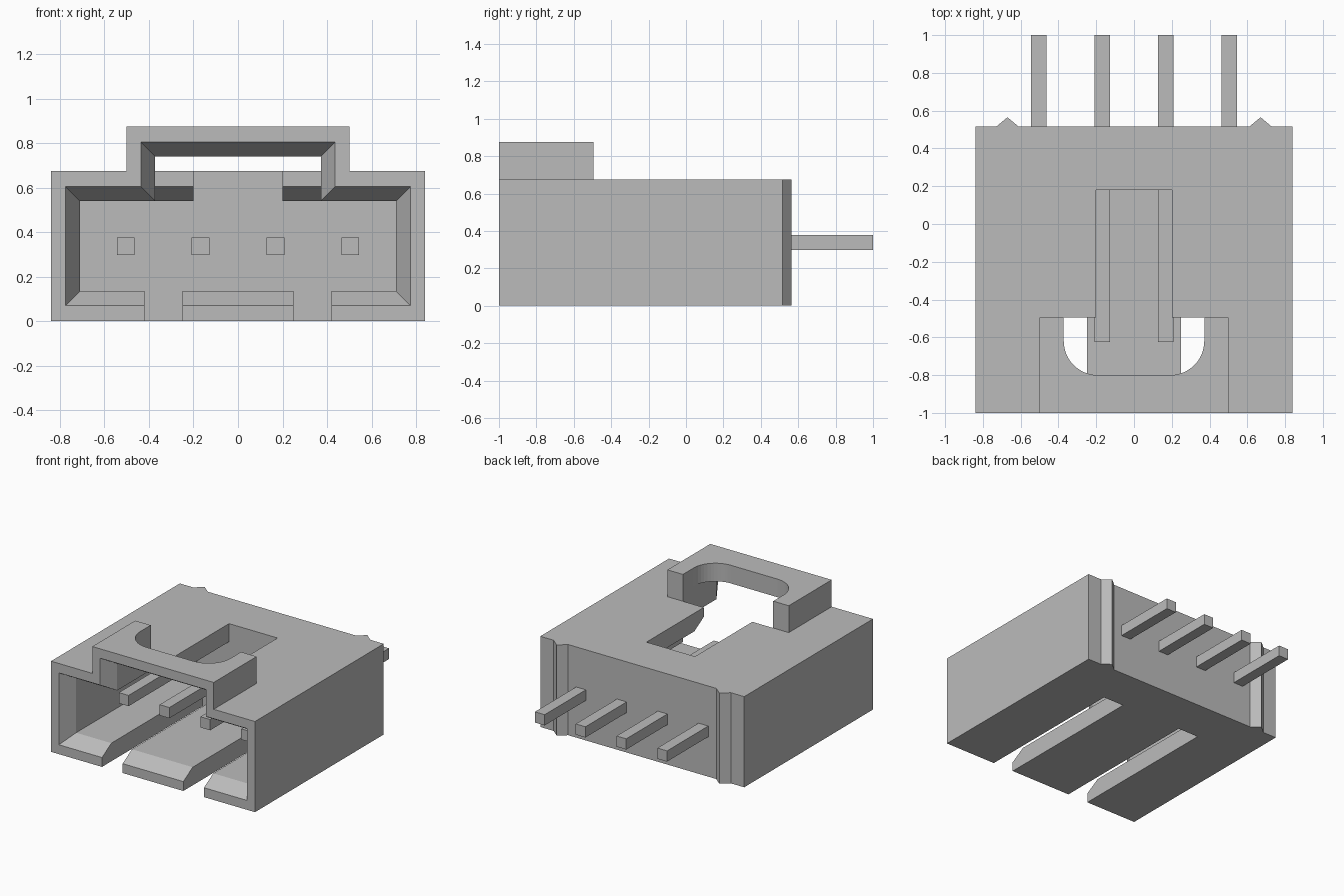
import bpy, bmesh, math
from mathutils import Vector

cube = bpy.data.objects.get("Cube")
if cube:
    bpy.data.objects.remove(cube, do_unlink=True)

grey = bpy.data.materials.new("grey plastic")
grey.use_nodes = True
grey.diffuse_color = (0.5, 0.5, 0.5, 1)
grey.node_tree.nodes["Principled BSDF"].inputs["Base Color"].default_value = (0.5, 0.5, 0.5, 1)


def loft(name, sections):
    """Solid through matching rings of points, capped at both ends."""
    bm = bmesh.new()
    rings = [[bm.verts.new(p) for p in s] for s in sections]
    n = len(rings[0])
    for a, b in zip(rings, rings[1:]):
        for i in range(n):
            j = (i + 1) % n
            bm.faces.new((a[i], a[j], b[j], b[i]))
    bm.faces.new(rings[0])
    bm.faces.new(rings[-1])
    bmesh.ops.recalc_face_normals(bm, faces=bm.faces)
    mesh = bpy.data.meshes.new(name)
    bm.to_mesh(mesh)
    bm.free()
    mesh.materials.append(grey)
    ob = bpy.data.objects.new(name, mesh)
    bpy.context.collection.objects.link(ob)
    return ob


def prism(name, points, axis, low, high):
    """Extrude a 2D outline along one axis."""
    def place(p, d):
        q = list(p)
        q.insert(axis, d)
        return Vector(q)
    return loft(name, [[place(p, d) for p in points] for d in (low, high)])


def box(name, x, y, z):
    return prism(name, [(x[0], y[0]), (x[1], y[0]), (x[1], y[1]), (x[0], y[1])], 2, *z)


def cut(target, cutter):
    cutter.hide_render = True
    mod = target.modifiers.new("cut", 'BOOLEAN')
    mod.operation = 'DIFFERENCE'
    mod.solver = 'EXACT'
    mod.object = cutter
    bpy.context.view_layer.objects.active = target
    bpy.ops.object.modifier_apply(modifier=mod.name)
    bpy.data.objects.remove(cutter, do_unlink=True)


FRONT, BACK, CAVITY_BACK, STEP = -1.0, 0.515, 0.18, -0.495
TOP, CEILING, FLOOR = 0.675, 0.54, 0.135
BEVEL, DEPTH = 0.065, 0.11
LATCH = 0.372


def flared_cutter(name, half, low, high, end):
    """Rectangular tunnel with a chamfered mouth."""
    def ring(y, e):
        return [(-half - e, y, low - e), (half + e, y, low - e),
                (half + e, y, high + e), (-half - e, y, high + e)]
    return loft(name, [ring(FRONT - DEPTH, 2 * BEVEL), ring(FRONT + DEPTH, 0), ring(end, 0)])


# Housing with the raised latch bridge at the front
half = [(0.84, 0), (0.84, TOP), (0.5, TOP), (0.5, 0.875)]
outline = half + [(-x, z) for x, z in reversed(half)]
housing = prism("housing", outline, 1, FRONT, BACK)
cut(housing, box("trim_cutter", (-0.7, 0.7), (STEP, 1), (TOP, 1.2)))

# Mating cavity and latch tunnel, both with chamfered mouths
cut(housing, flared_cutter("cavity_cutter", 0.71, FLOOR, CEILING, CAVITY_BACK))
cut(housing, flared_cutter("latch_cutter", LATCH, 0.4, 0.74, STEP))

# Rounded notch in the bridge roof
r = 0.18
arc = [(LATCH - r + r * math.cos(a), -0.8 + r - r * math.sin(a))
       for a in (math.pi / 2 * i / 12 for i in range(13))]
notch = [(LATCH, -0.3)] + arc
notch += [(-x, y) for x, y in reversed(notch)]
cut(housing, prism("notch_cutter", notch, 2, TOP, 1.1))

# Long slot in the roof and the chamfer beneath its front edge
cut(housing, box("roof_slot_cutter", (-0.2, 0.2), (-0.7, CAVITY_BACK), (0.4, 1)))
wedge = [(STEP - DEPTH / 2, CEILING + 1.5 * BEVEL),
         (STEP + 2 * DEPTH, CEILING - BEVEL),
         (STEP - DEPTH / 2, CEILING - BEVEL)]
cut(housing, prism("roof_chamfer_cutter", wedge, 0, -LATCH, LATCH))

# Two open slots in the floor
for s in (-1, 1):
    xs = sorted((s * 0.25, s * 0.42))
    cut(housing, box("floor_slot_cutter", xs, (FRONT - 0.1, CAVITY_BACK), (-0.1, 0.3)))

# Triangular ribs on the back wall
for s, side in ((-1, "right"), (1, "left")):
    x = s * 0.67
    prism("back_rib_" + side, [(x - 0.06, BACK - 0.01), (x - 0.06, BACK),
                               (x, 0.565), (x + 0.06, BACK),
                               (x + 0.06, BACK - 0.01)], 2, 0, TOP)

# Row of square contact pins
for i in range(4):
    x = (i - 1.5) * 0.336
    box(f"pin_{i + 1}", (x - 0.04, x + 0.04), (-0.625, 1), (0.297, 0.377))
